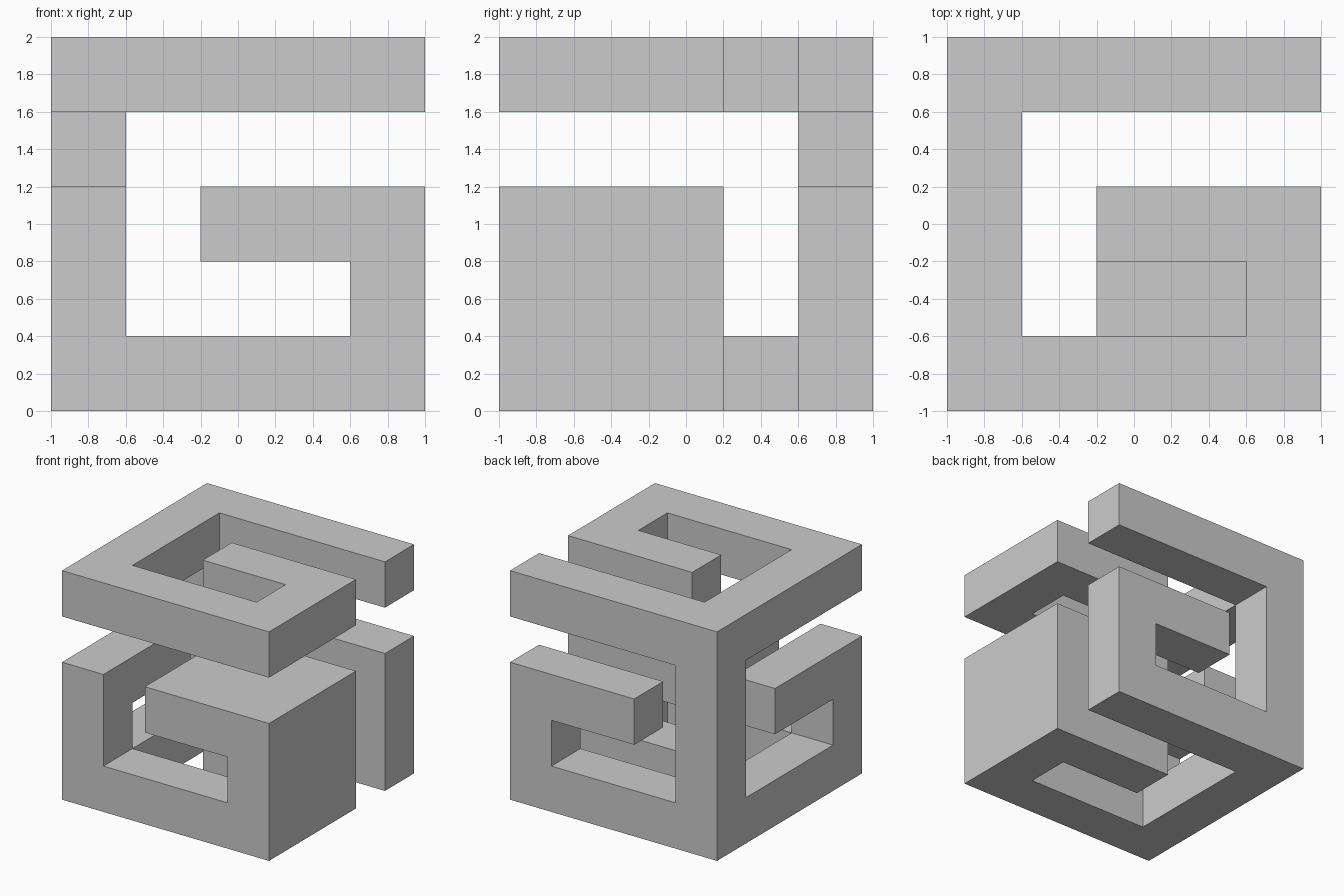
import bpy, bmesh, math
from itertools import product
from mathutils import Vector

default = bpy.data.objects.get("Cube")
if default:
    bpy.data.objects.remove(default, do_unlink=True)

N = 5              # cells along each side
LAST = N - 1
CELL = 2 / N


def spiral(a, b):
    """Squared spiral on a face: closed at a = 0, open on the far side."""
    if a == 0 or b in (0, LAST):
        return True
    return (b == 2 and a >= 2) or (b == 1 and a == LAST)


def solid(i, j, k):
    """Whether a cell of the carved block is filled."""
    if not all(0 <= c < N for c in (i, j, k)):
        return False
    if not spiral(i, k):                          # cut front to back
        return False
    if k in (0, LAST) and not spiral(i, j):       # top and bottom plates
        return False
    if i == 0:                                    # side plate
        return spiral(LAST - j, k)
    return k in (0, LAST) or j != 3               # slot behind the core


# Carved block: keep only the outer skin of the filled cells
bm = bmesh.new()
for cell in product(range(N), repeat=3):
    if not solid(*cell):
        continue
    centre = (Vector(cell) + Vector((0.5, 0.5, 0.5))) * CELL - Vector((1, 1, 0))
    for axis, sign in product(range(3), (-1, 1)):
        normal = Vector((0, 0, 0))
        normal[axis] = sign
        if solid(*(int(c + n) for c, n in zip(cell, normal))):
            continue
        u = Vector((0, 0, 0))
        u[(axis + 1) % 3] = 1
        v = normal.cross(u)
        corners = ((-1, -1), (1, -1), (1, 1), (-1, 1))
        bm.faces.new([bm.verts.new(centre + (normal + u * a + v * b) * CELL / 2)
                      for a, b in corners])
bmesh.ops.remove_doubles(bm, verts=bm.verts, dist=0.001)

# Merge the cell faces into large flat ones
bmesh.ops.dissolve_limit(bm, angle_limit=math.radians(1),
                         verts=bm.verts, edges=bm.edges)
bmesh.ops.recalc_face_normals(bm, faces=bm.faces)

mesh = bpy.data.meshes.new("carved_spiral_block")
bm.to_mesh(mesh)
bm.free()
block = bpy.data.objects.new("carved_spiral_block", mesh)
bpy.context.collection.objects.link(block)

# Plain grey
grey = bpy.data.materials.new("light_grey")
grey.use_nodes = True
colour = (0.6, 0.6, 0.6, 1)
grey.diffuse_color = colour
grey.node_tree.nodes["Principled BSDF"].inputs["Base Color"].default_value = colour
mesh.materials.append(grey)
